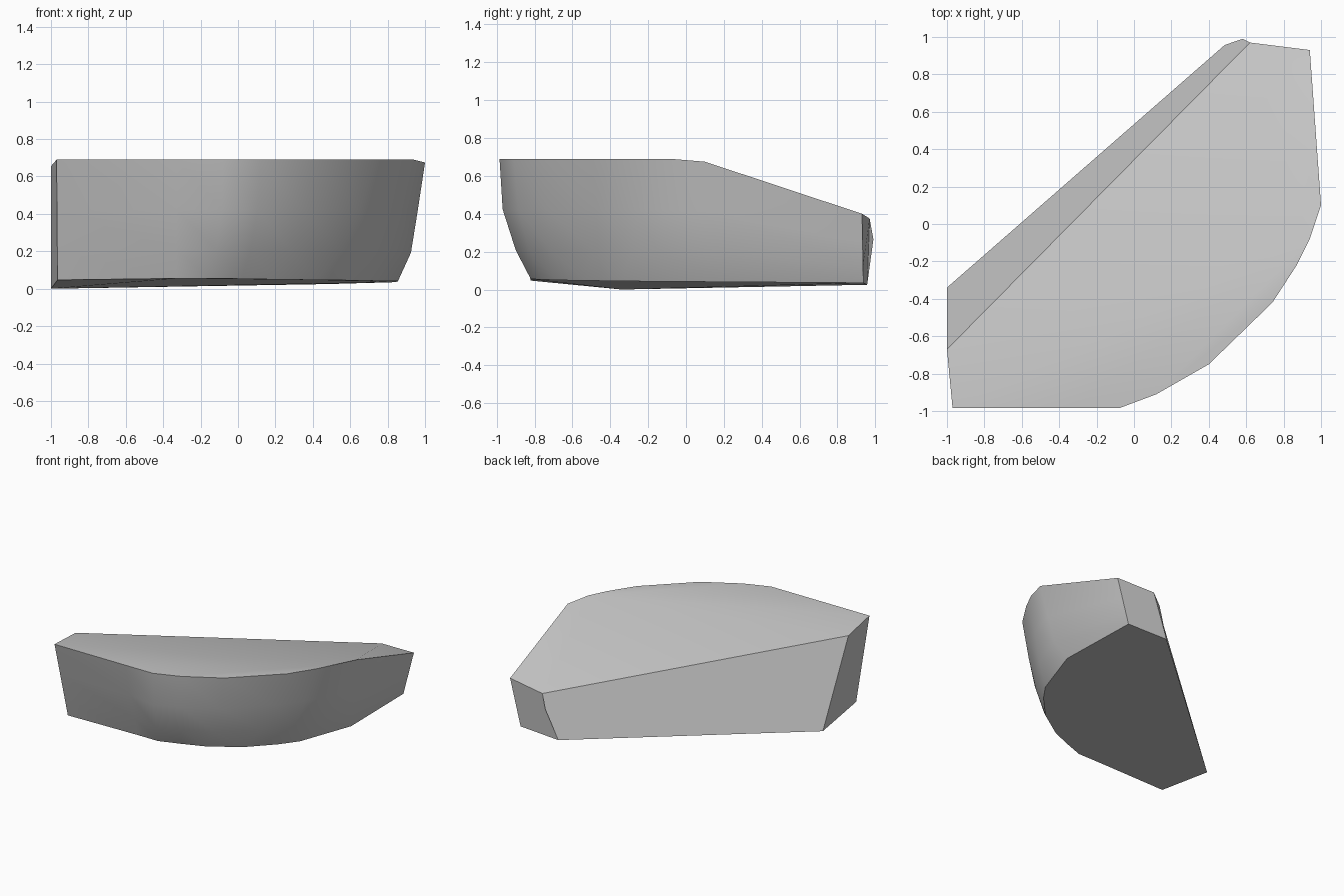
import bpy, bmesh, math
from mathutils import Vector

cube = bpy.data.objects.get("Cube")
if cube:
    bpy.data.objects.remove(cube, do_unlink=True)

# Stone colour
stone = bpy.data.materials.new("stone_grey")
stone.use_nodes = True
grey = (0.57, 0.57, 0.57, 1.0)
stone.diffuse_color = grey
stone.node_tree.nodes["Principled BSDF"].inputs["Base Color"].default_value = grey

# Wall columns from the left-hand end round to the far end:
# rim point, foot point, inset of the two points between (fractions)
LEVELS = (0.42, 0.76)
wall = [
    ((-0.97, -0.985, 0.69), (-0.965, -0.82, 0.047), LEVELS),
    ((-0.33, -0.985, 0.69), (-0.33, -0.82, 0.055), (0.38, 0.73)),
    ((-0.08, -0.985, 0.69), (-0.15, -0.82, 0.055), (0.10, 0.52)),
    ((0.12, -0.91, 0.69), (0.02, -0.757, 0.053), (0.16, 0.54)),
    ((0.40, -0.75, 0.69), (0.19, -0.685, 0.05), (0.22, 0.57)),
    ((0.74, -0.42, 0.69), (0.42, -0.53, 0.047), (0.28, 0.59)),
    ((0.87, -0.22, 0.69), (0.60, -0.34, 0.045), (0.29, 0.59)),
    ((0.94, -0.08, 0.69), (0.70, -0.20, 0.043), (0.29, 0.57)),
    ((1.00, 0.10, 0.675), (0.855, 0.24, 0.04), (0.28, 0.52)),
    ((0.94, 0.93, 0.4), (0.84, 0.937, 0.035), LEVELS),
]

bm = bmesh.new()
columns = []
for rim, foot, insets in wall:
    rim, foot = Vector(rim), Vector(foot)
    column = [rim]
    for level, inset in zip(LEVELS, insets):
        p = rim.lerp(foot, inset)
        p.z = rim.z + (foot.z - rim.z) * level
        column.append(p)
    columns.append([bm.verts.new(p) for p in column + [foot]])

# Corners of the cut back face
ridge_left, ridge_right, shoulder, back_right, back_left = [bm.verts.new(p) for p in (
    (-1.0, -0.67, 0.655), (0.62, 0.97, 0.375), (0.58, 0.99, 0.265),
    (0.485, 0.957, 0.025), (-1.0, -0.34, 0.0))]

# Curved wall
for a, b in zip(columns, columns[1:]):
    for i in range(3):
        bm.faces.new((a[i], a[i + 1], b[i + 1], b[i]))

# Level deck, then the slopes falling away to the ridge
rims = [c[0] for c in columns]
feet = [c[-1] for c in columns]
bm.faces.new(rims[:-2])
bm.faces.new((ridge_left, rims[0], rims[-3]))
for a, b in ((ridge_left, rims[-3]), (rims[-3], rims[-2]), (rims[-2], rims[-1])):
    bm.faces.new((ridge_right, a, b))

# Underside, back, far end and left-hand end
bm.faces.new(feet + [back_right, back_left])
bm.faces.new((ridge_left, ridge_right, shoulder, back_right, back_left))
bm.faces.new(columns[-1] + [back_right, shoulder, ridge_right])
bm.faces.new(columns[0] + [back_left, ridge_left])
bmesh.ops.recalc_face_normals(bm, faces=bm.faces[:])

mesh = bpy.data.meshes.new("rock_slab")
bm.to_mesh(mesh)
bm.free()
mesh.materials.append(stone)

slab = bpy.data.objects.new("rock_slab", mesh)
bpy.context.collection.objects.link(slab)
bpy.ops.object.select_all(action="DESELECT")
slab.select_set(True)
bpy.context.view_layer.objects.active = slab
bpy.ops.object.shade_smooth_by_angle(angle=math.radians(32))
